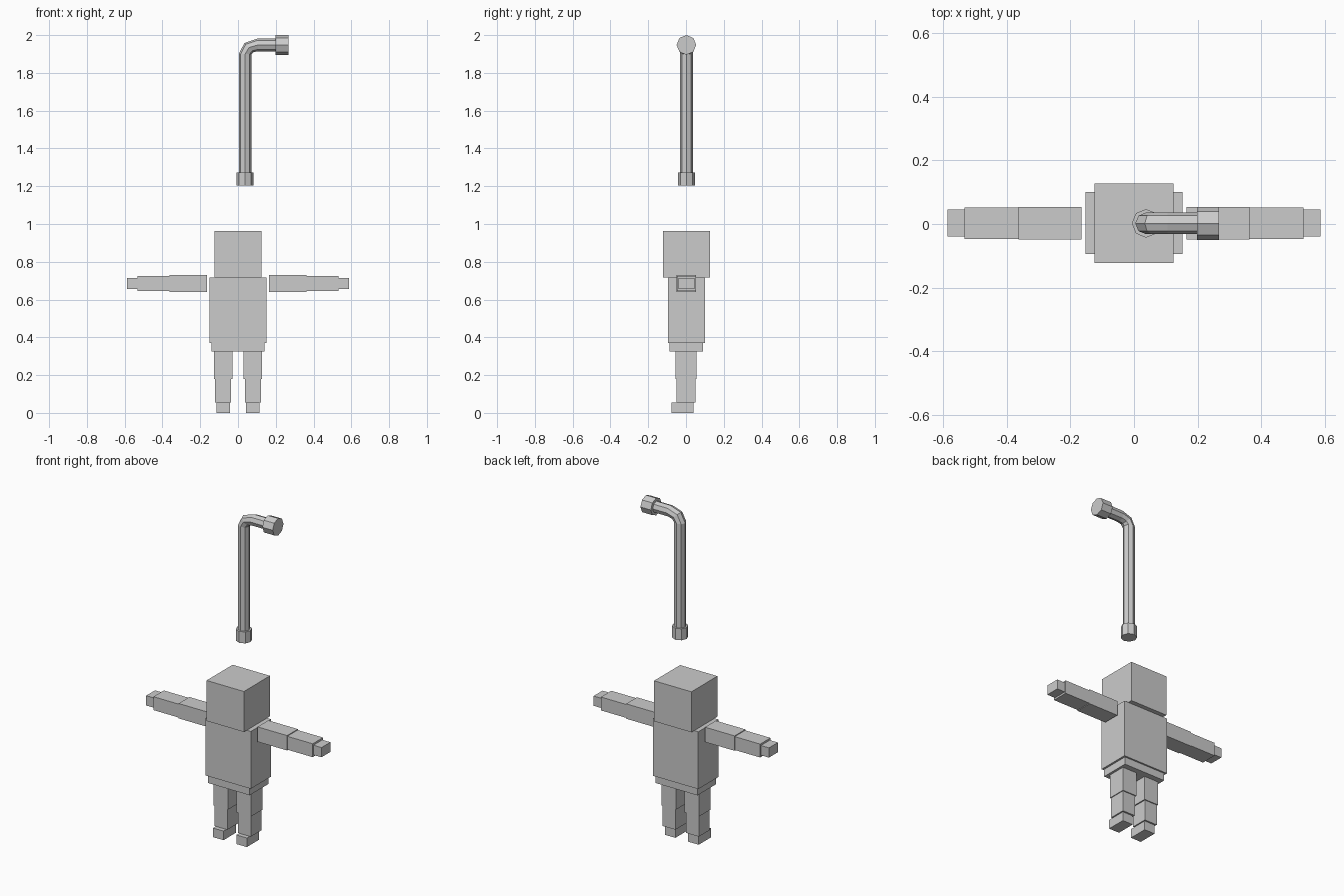
import bpy, bmesh, math
from mathutils import Vector

if "Cube" in bpy.data.objects:
    bpy.data.objects.remove(bpy.data.objects["Cube"])

grey = bpy.data.materials.new("light grey")
grey.diffuse_color = (0.6, 0.6, 0.6, 1)
grey.use_nodes = True
grey.node_tree.nodes["Principled BSDF"].inputs["Base Color"].default_value = grey.diffuse_color


def finish(name, bm):
    bmesh.ops.recalc_face_normals(bm, faces=bm.faces)
    me = bpy.data.meshes.new(name)
    bm.to_mesh(me)
    bm.free()
    me.materials.append(grey)
    ob = bpy.data.objects.new(name, me)
    bpy.context.collection.objects.link(ob)
    return ob


def box(name, x, y, z):
    """Box from (min, max) pairs on each axis."""
    bm = bmesh.new()
    bmesh.ops.create_cube(bm, size=1)
    for v in bm.verts:
        v.co = [(r[0] + r[1]) / 2 + c * (r[1] - r[0]) for r, c in zip((x, y, z), v.co)]
    return finish(name, bm)


def pair(name, x, y, z):
    """The same box on both sides of the body."""
    box(name + "_left", x, y, z)
    box(name + "_right", (-x[1], -x[0]), y, z)


def tube(name, path, radius, sides=8):
    """Capped octagonal tube along (x, z, angle) stations, angle 0 = upward."""
    bm = bmesh.new()
    rings = []
    for x, z, deg in path:
        a = math.radians(deg)
        across = Vector((math.cos(a), 0, -math.sin(a)))
        ring = []
        for i in range(sides):
            t = math.tau * i / sides
            co = Vector((x, 0.002, z)) + radius * (across * math.cos(t) + Vector((0, math.sin(t), 0)))
            ring.append(bm.verts.new(co))
        rings.append(ring)
    for a, b in zip(rings, rings[1:]):
        for i in range(sides):
            j = (i + 1) % sides
            bm.faces.new((a[i], a[j], b[j], b[i]))
    bm.faces.new(rings[0])
    bm.faces.new(rings[-1])
    return finish(name, bm)


# Body
box("head", (-0.125, 0.125), (-0.122, 0.127), (0.717, 0.962))
box("torso", (-0.152, 0.152), (-0.095, 0.1), (0.37, 0.717))
box("hips", (-0.14, 0.14), (-0.088, 0.09), (0.325, 0.37))

# Arms
pair("upper_arm", (0.165, 0.363), (-0.049, 0.054), (0.641, 0.731))
pair("forearm", (0.363, 0.533), (-0.047, 0.052), (0.645, 0.726))
pair("hand", (0.533, 0.587), (-0.04, 0.045), (0.656, 0.715))

# Legs
pair("thigh", (0.029, 0.126), (-0.055, 0.056), (0.18, 0.325))
pair("shin", (0.036, 0.121), (-0.05, 0.05), (0.055, 0.18))
pair("foot", (0.043, 0.113), (-0.077, 0.04), (0, 0.055))

# Bent pipe with a collar at each end
tube("pipe", [(0.038, 1.25, 0), (0.038, 1.9, 0), (0.058, 1.934, 45),
              (0.105, 1.948, 90), (0.22, 1.948, 90)], 0.034)
tube("lower_collar", [(0.038, 1.203, 0), (0.038, 1.272, 0)], 0.045)
tube("upper_collar", [(0.198, 1.948, 90), (0.267, 1.948, 90)], 0.052)
